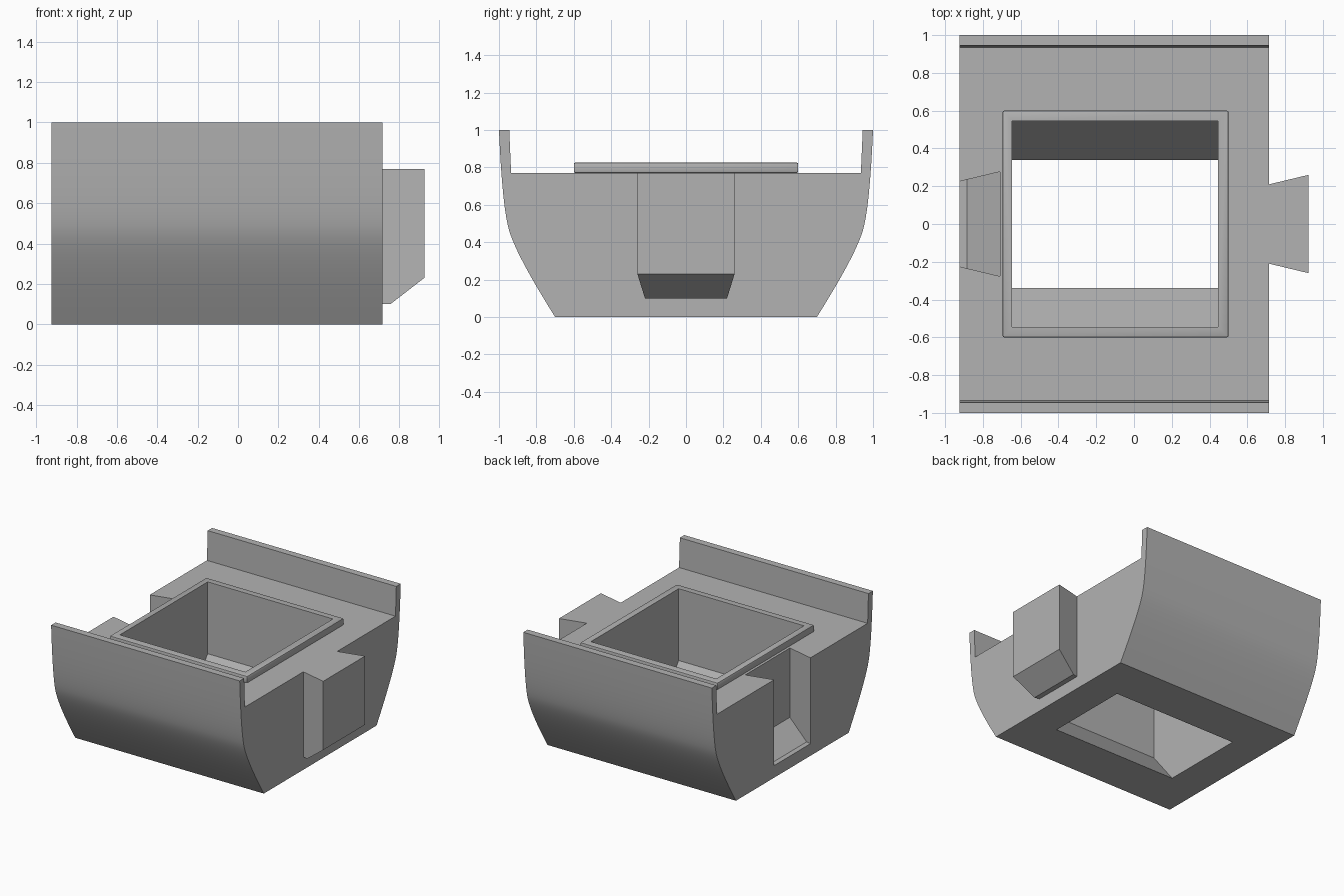
import bpy, bmesh, math
from mathutils import Vector
from mathutils.geometry import interpolate_bezier

cube = bpy.data.objects.get("Cube")
if cube:
    bpy.data.objects.remove(cube, do_unlink=True)

GREY = bpy.data.materials.new("plain_grey")
GREY.use_nodes = True
colour = (0.45, 0.45, 0.45, 1)
GREY.diffuse_color = colour
GREY.node_tree.nodes["Principled BSDF"].inputs["Base Color"].default_value = colour


def loft(name, start, end):
    """Solid between two matching closed loops of points."""
    bm = bmesh.new()
    a = [bm.verts.new(p) for p in start]
    b = [bm.verts.new(p) for p in end]
    bm.faces.new(a)
    bm.faces.new(b[::-1])
    for i in range(len(a)):
        j = (i + 1) % len(a)
        bm.faces.new((a[i], b[i], b[j], a[j]))
    bmesh.ops.recalc_face_normals(bm, faces=bm.faces)
    mesh = bpy.data.meshes.new(name)
    bm.to_mesh(mesh)
    bm.free()
    mesh.materials.append(GREY)
    obj = bpy.data.objects.new(name, mesh)
    bpy.context.collection.objects.link(obj)
    return obj


def extrude_x(name, profile, x0, x1):
    return loft(name, [(x0, y, z) for y, z in profile], [(x1, y, z) for y, z in profile])


def dovetail(name, x0, half_width, profile):
    """Wedge that widens towards +x; profile holds (depth, height) pairs."""
    sides = [[(x0 + d, s * (half_width + 0.24 * d), z) for d, z in profile] for s in (-1, 1)]
    return loft(name, *sides)


def activate(obj):
    bpy.ops.object.select_all(action="DESELECT")
    bpy.context.view_layer.objects.active = obj
    obj.select_set(True)


def cut(obj, cutter):
    cutter.hide_render = True
    mod = obj.modifiers.new("cut", "BOOLEAN")
    mod.operation = "DIFFERENCE"
    mod.solver = "EXACT"
    mod.object = cutter
    activate(obj)
    bpy.ops.object.modifier_apply(modifier=mod.name)


def mirrored(half):
    return half + [(-y, z) for y, z in reversed(half)]


# Body: curved hull section with raised side walls
lower = interpolate_bezier(Vector((0.7, 0)), Vector((0.80, 0.16)), Vector((0.91, 0.345)), Vector((0.945, 0.46)), 12)
upper = interpolate_bezier(Vector((0.945, 0.46)), Vector((0.975, 0.56)), Vector((0.99, 0.78)), Vector((1, 1)), 12)
outline = [(p.x, p.y) for p in lower + upper[1:]]
body = extrude_x("body", mirrored(outline + [(0.945, 1), (0.935, 0.77)]), -0.925, 0.715)

# Rim: low raised frame around the opening
rim = extrude_x("rim", mirrored([(0.6, 0.77), (0.6, 0.825)]), -0.695, 0.5)
bevel = rim.modifiers.new("soft_edge", "BEVEL")
bevel.width = 0.008
bevel.segments = 2
activate(rim)
bpy.ops.object.modifier_apply(modifier=bevel.name)

# Shaft: rectangular opening that narrows to the underside
slope = 0.205 / 0.26
shaft = extrude_x("shaft_cutter",
                  mirrored([(0.34 - 0.1 * slope, -0.1), (0.545, 0.26), (0.545, 1)]),
                  -0.645, 0.445)
cut(body, shaft)
cut(rim, shaft)

# Socket: dovetail slot in one end
socket = dovetail("socket_cutter", -0.925, 0.225,
                  [(-0.05, 0.095), (0.04, 0.095), (0.215, 0.225), (0.215, 0.9), (-0.05, 0.9)])
cut(body, socket)

# Tongue: matching dovetail on the other end
tongue = dovetail("tongue", 0.715, 0.21,
                  [(0, 0.1), (0.04, 0.1), (0.208, 0.23), (0.208, 0.77), (0, 0.77)])

for helper in (shaft, socket):
    bpy.data.objects.remove(helper, do_unlink=True)

for part in (body, rim, tongue):
    activate(part)
    bpy.ops.object.shade_smooth_by_angle(angle=math.radians(25))
